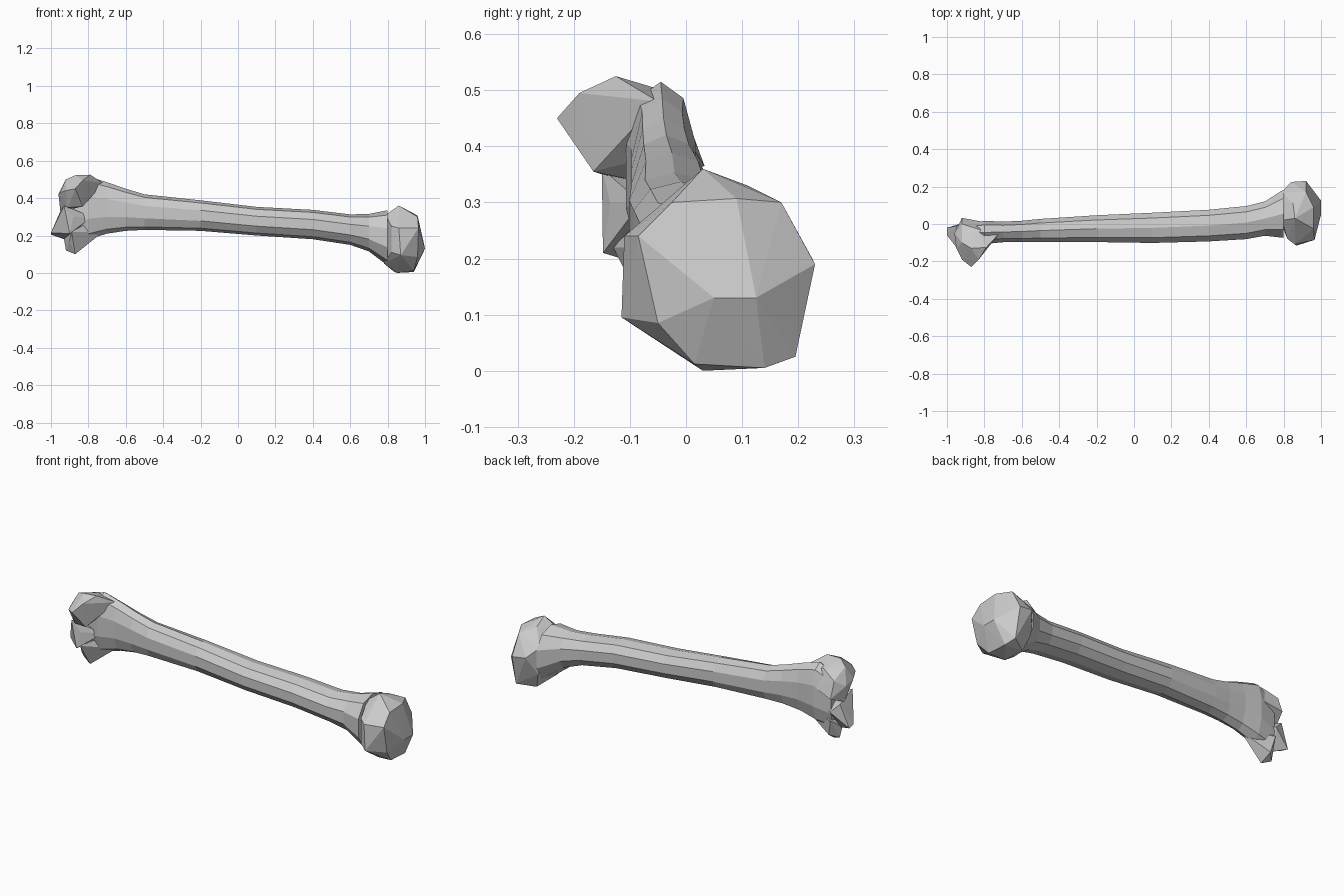
import bpy, bmesh
from math import cos, sin, pi, copysign


def finish(name, bm):
    bmesh.ops.recalc_face_normals(bm, faces=bm.faces[:])
    me = bpy.data.meshes.new(name)
    bm.to_mesh(me)
    bm.free()
    ob = bpy.data.objects.new(name, me)
    bpy.context.collection.objects.link(ob)
    return ob


def hull(name, pts):
    """Faceted convex lump through a few corner points."""
    bm = bmesh.new()
    for p in pts:
        bm.verts.new(p)
    out = bmesh.ops.convex_hull(bm, input=bm.verts[:])
    junk = {v for v in out["geom_interior"] + out["geom_unused"]
            if isinstance(v, bmesh.types.BMVert)}
    bmesh.ops.delete(bm, geom=list(junk), context='VERTS')
    return finish(name, bm)


def loft(name, sections, sides=10, power=0.9):
    """Rounded sections given as x, ymin, ymax, zmin, zmax, joined along x."""
    bm = bmesh.new()
    rings = []
    for x, y0, y1, z0, z1 in sections:
        ring = []
        for i in range(sides):
            a = 2 * pi * i / sides + pi / 2
            c, s = [copysign(abs(t) ** power, t) for t in (cos(a), sin(a))]
            ring.append(bm.verts.new((x, (y0 + y1) / 2 + c * (y1 - y0) / 2,
                                      (z0 + z1) / 2 + s * (z1 - z0) / 2)))
        rings.append(ring)
    for r, q in zip(rings, rings[1:]):
        for i in range(sides):
            j = (i + 1) % sides
            bm.faces.new((r[i], r[j], q[j], q[i]))
    bm.faces.new(rings[0])
    bm.faces.new(rings[-1])
    return finish(name, bm)


# Long shaft, flattened towards the elbow end
loft("shaft", [
    (-.90, -.09, .00, .17, .46), (-.80, -.11, .02, .18, .515),
    (-.70, -.10, .015, .21, .485), (-.60, -.10, .02, .225, .45),
    (-.50, -.10, .03, .23, .42), (-.20, -.10, .05, .225, .388),
    (.10, -.105, .064, .20, .353), (.40, -.097, .08, .18, .337),
    (.60, -.085, .10, .15, .313), (.70, -.067, .125, .115, .315),
    (.80, -.08, .19, .04, .335)])

# Rounded ball at the shoulder end
hull("ball_head", [
    (1, .05, .13), (1, .125, .13), (.96, .09, .307), (.96, -.025, .30),
    (.92, .23, .19), (.84, .225, .20), (.92, .17, .30), (.85, .11, .33),
    (.86, .03, .36), (.965, -.085, .24), (.96, -.05, .085), (.94, .015, .012),
    (.94, .14, .005), (.85, .03, .0), (.83, .14, .01), (.92, .195, .025),
    (.80, .17, .10), (.78, .02, .05), (.79, .17, .25), (.79, .02, .31),
    (.82, -.08, .25), (.86, -.11, .24), (.87, -.115, .095), (.82, -.08, .11)])

# Outer knuckle, overhanging towards the front
hull("upper_knuckle", [
    (-.79, -.125, .525), (-.87, -.13, .522), (-.92, -.10, .50),
    (-.83, -.19, .495), (-.87, -.23, .45), (-.92, -.19, .44),
    (-.95, -.13, .43), (-.96, -.05, .42), (-.95, -.05, .33),
    (-.83, -.165, .355), (-.91, -.15, .35), (-.84, -.025, .495),
    (-.92, 0, .455), (-.92, .033, .365), (-.80, .01, .40), (-.72, -.05, .48)])

# Middle roller and its pointed lip
hull("middle_lip", [
    (-1, -.02, .205), (-1, -.06, .215), (-.96, -.10, .30), (-.90, -.148, .21),
    (-.88, -.135, .30), (-.95, -.01, .33), (-.93, -.05, .18),
    (-.93, -.15, .36), (-.78, -.08, .30), (-.90, .01, .28)])

# Lower side bump
hull("lower_bump", [
    (-.87, -.07, .10), (-.92, -.05, .12), (-.93, -.06, .18), (-.90, -.10, .17),
    (-.88, -.01, .14), (-.89, -.13, .22), (-.90, .005, .23),
    (-.80, -.05, .175), (-.72, -.05, .22), (-.78, -.07, .28)])
